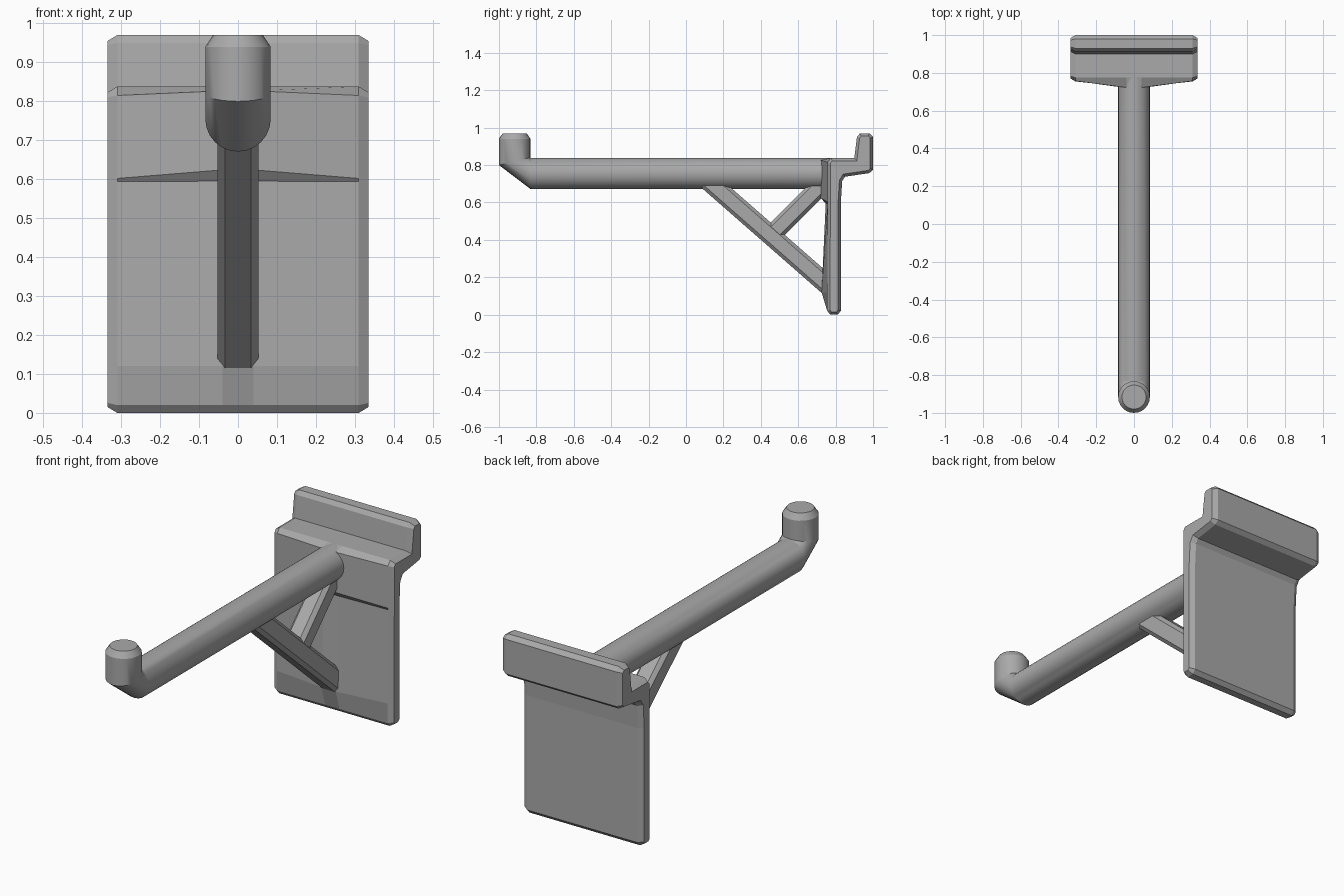
import bpy, bmesh, math
from mathutils import Vector

if "Cube" in bpy.data.objects:
    bpy.data.objects.remove(bpy.data.objects["Cube"], do_unlink=True)

grey = bpy.data.materials.new("plain grey")
grey.use_nodes = True
grey.diffuse_color = (0.4, 0.4, 0.4, 1)
grey.node_tree.nodes["Principled BSDF"].inputs["Base Color"].default_value = (0.4, 0.4, 0.4, 1)


def loft(name, rings):
    """Skin a row of matching closed rings and cap both ends."""
    bm = bmesh.new()
    rows = [[bm.verts.new(p) for p in ring] for ring in rings]
    n = len(rows[0])
    for a, b in zip(rows, rows[1:]):
        for i in range(n):
            j = (i + 1) % n
            bm.faces.new((a[i], a[j], b[j], b[i]))
    bm.faces.new(rows[0])
    bm.faces.new(rows[-1])
    bmesh.ops.recalc_face_normals(bm, faces=bm.faces)
    mesh = bpy.data.meshes.new(name)
    bm.to_mesh(mesh)
    bm.free()
    mesh.materials.append(grey)
    obj = bpy.data.objects.new(name, mesh)
    bpy.context.collection.objects.link(obj)
    return obj


def inset(points, d):
    """Shrink a clockwise outline by d with mitred corners."""
    result = []
    for i, p in enumerate(points):
        e1 = (p - points[i - 1]).normalized()
        e2 = (points[(i + 1) % len(points)] - p).normalized()
        n1, n2 = Vector((e1.y, -e1.x)), Vector((e2.y, -e2.x))
        result.append(p + (n1 + n2) * d / (1 + n1.dot(n2)))
    return result


# Back plate with hooked lip: outline (y, z), clockwise from the bottom front
front = [(0.755, 0.02), (0.755, 0.12), (0.757, 0.594), (0.757, 0.602), (0.757, 0.815)]
swell = [(0, 0), (-0.03, 0), (-0.01, 0.001), (-0.037, 0.022), (-0.035, 0.012)]
rest = [(0.775, 0.838), (0.9, 0.838), (0.914, 0.95), (0.93, 0.97), (0.98, 0.97),
        (1.0, 0.95), (1.0, 0.775), (0.98, 0.757), (0.85, 0.738), (0.835, 0.715),
        (0.828, 0.6), (0.828, 0.02), (0.81, 0), (0.772, 0)]
outline = [Vector(p) for p in front + rest]
middle = [Vector(p) + Vector(s) for p, s in zip(front, swell)] + outline[len(front):]
end = inset(outline, 0.015)
sections = [(-0.335, end), (-0.31, outline), (-0.04, middle),
            (0.04, middle), (0.31, outline), (0.335, end)]
loft("back_plate", [[(x, p.x, p.y) for p in prof] for x, prof in sections])

# Round arm with mitred upturned tip
R, SIDES = 0.084, 24
angles = [2 * math.pi * i / SIDES for i in range(SIDES)]


def upright(y):
    return [(R * math.sin(t), y, 0.755 + R * math.cos(t)) for t in angles]


def level(z, scale=1, tilt=0):
    return [(R * scale * math.sin(t), -0.916 + R * scale * math.cos(t),
             z + tilt * math.cos(t)) for t in angles]


arm = loft("arm", [upright(0.78), upright(-0.83), level(0.82, tilt=0.02),
                   level(0.94), level(0.97, 0.76)])


# Chamfered square bars of the brace, each between two (y, z) points
def bar(name, a, b, width):
    a, b = Vector((0, *a)), Vector((0, *b))
    side = Vector((1, 0, 0))
    up = side.cross((b - a).normalized())
    h, c = width / 2, width / 2 - 0.018
    shape = [(h, c), (c, h), (-c, h), (-h, c), (-h, -c), (-c, -h), (c, -h), (h, -c)]
    return loft(name, [[p + side * u + up * v for u, v in shape] for p in (a, b)])


bar("long_strut", (0.08, 0.75), (0.76, 0.155), 0.104)
bar("short_strut", (0.46, 0.43), (0.74, 0.71), 0.1)

# Smooth the round arm only
bpy.ops.object.select_all(action="DESELECT")
arm.select_set(True)
bpy.context.view_layer.objects.active = arm
bpy.ops.object.shade_smooth_by_angle(angle=math.radians(25))
